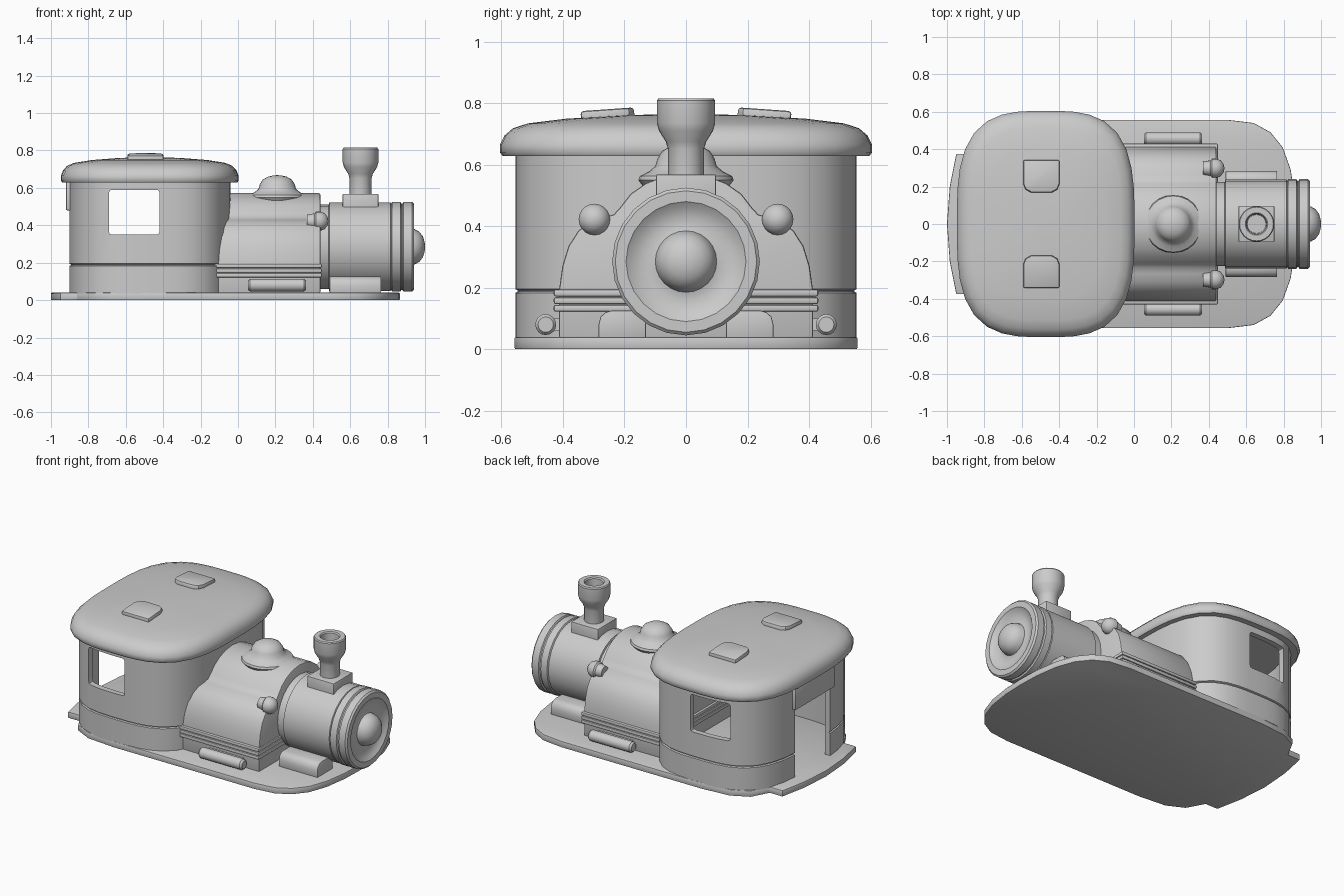
import bpy, bmesh, math
from mathutils import Matrix, Vector

if "Cube" in bpy.data.objects:
    bpy.data.objects.remove(bpy.data.objects["Cube"])


def finish(name, bm, bevel=0.0, angle=35):
    bmesh.ops.remove_doubles(bm, verts=bm.verts, dist=1e-5)
    bmesh.ops.recalc_face_normals(bm, faces=bm.faces)
    me = bpy.data.meshes.new(name)
    bm.to_mesh(me)
    bm.free()
    ob = bpy.data.objects.new(name, me)
    bpy.context.collection.objects.link(ob)
    select(ob)
    if bevel:
        m = ob.modifiers.new("bevel", 'BEVEL')
        m.width, m.segments, m.angle_limit = bevel, 2, math.radians(40)
        bpy.ops.object.modifier_apply(modifier=m.name)
    bpy.ops.object.shade_smooth_by_angle(angle=math.radians(angle))
    return ob


def select(ob):
    bpy.ops.object.select_all(action='DESELECT')
    ob.select_set(True)
    bpy.context.view_layer.objects.active = ob


def loft(name, rings, caps=False, loop=False, **kw):
    bm = bmesh.new()
    vs = [[bm.verts.new(p) for p in r] for r in rings]
    pairs = list(zip(vs, vs[1:])) + ([(vs[-1], vs[0])] if loop else [])
    for a, b in pairs:
        for i in range(len(a)):
            j = (i + 1) % len(a)
            bm.faces.new((a[i], a[j], b[j], b[i]))
    if caps:
        bm.faces.new(vs[0])
        bm.faces.new(vs[-1])
    return finish(name, bm, **kw)


def lathe(name, profile, centre, axis='Z', n=24):
    """Profile is (radius, height along axis)."""
    rings = []
    for r, h in profile:
        ring = []
        for i in range(n):
            t = math.tau * i / n
            c, s = r * math.cos(t), r * math.sin(t)
            p = Vector((c, s, h)) if axis == 'Z' else Vector((h, c, s))
            ring.append(p + Vector(centre))
        rings.append(ring)
    return loft(name, rings)


def box(name, x, y, z, bevel=0.0):
    bm = bmesh.new()
    bmesh.ops.create_cube(bm, size=1)
    for v in bm.verts:
        v.co = [(lo + hi) / 2 + c * (hi - lo) for c, (lo, hi) in zip(v.co, (x, y, z))]
    return finish(name, bm, bevel)


def squircle(a, b, z, n=40, power=3.2, cx=-0.472):
    pts = []
    for i in range(n):
        t = math.tau * i / n
        c, s = math.cos(t), math.sin(t)
        k = (abs(c) ** power + abs(s) ** power) ** (-1 / power)
        pts.append((cx + a * c * k, b * s * k, z))
    return pts


def mirror_outline(half):
    return half + [(p, -q) for p, q in reversed(half) if abs(q) > 1e-6]


# Floor plate with rear step
half = [(0.865, 0), (0.86, 0.14), (0.838, 0.29), (0.795, 0.41), (0.73, 0.49),
        (0.64, 0.54), (0.5, 0.557), (-0.5, 0.557), (-0.69, 0.54), (-0.8, 0.485),
        (-0.86, 0.375), (-0.95, 0.375), (-0.985, 0.2), (-1.0, 0)]
out = mirror_outline(half)
half[0] = half[0]
loft("floor_plate", [[(x, y, z) for x, y in out] for z in (0, 0.04)], caps=True, bevel=0.005)

# Cab wall: hollow shell with a groove above the skirt
A, B = 0.433, 0.555
shell = [(0, 0.035), (0, 0.183), (-0.008, 0.187), (-0.008, 0.191), (0, 0.195),
         (0, 0.645), (-0.035, 0.645), (-0.035, 0.035)]
cab = loft("cab_wall", [squircle(A + o, B + o, z) for o, z in shell], loop=True)
cutters = [box("window_cutter", (-0.69, -0.42), (-1, 1), (0.35, 0.59), 0.015),
           box("door_cutter", (-1.1, -0.7), (-0.18, 0.18), (-0.1, 0.48))]
for c in cutters:
    c.hide_render = True
    m = cab.modifiers.new("cut", 'BOOLEAN')
    m.operation, m.solver, m.object = 'DIFFERENCE', 'EXACT', c
    select(cab)
    bpy.ops.object.modifier_apply(modifier=m.name)
for c in cutters:
    bpy.data.objects.remove(c)
select(cab)
bpy.ops.object.shade_smooth_by_angle(angle=math.radians(35))
box("door_lintel", (-0.92, -0.88), (-0.2, 0.2), (0.48, 0.635), 0.006)

# Domed roof
prof = [(0.9, 0.632), (0.985, 0.628), (1.0, 0.64), (1.0, 0.665), (0.975, 0.695), (0.93, 0.718),
        (0.85, 0.734), (0.65, 0.749), (0.35, 0.76), (0.12, 0.764)]
loft("roof", [squircle(0.475 * s, 0.605 * s, z) for s, z in prof], caps=True, angle=50)

# Roof hatches, rounded towards the middle
for s, side in ((1, "left"), (-1, "right")):
    d = [(-0.097, 0.087), (-0.097, -0.04), (-0.085, -0.07), (-0.055, -0.087),
         (0.055, -0.087), (0.085, -0.07), (0.097, -0.04), (0.097, 0.087)]
    ob = loft("roof_hatch_" + side, [[(x, y * s, z) for x, y in d] for z in (-0.025, 0.018)],
              caps=True, bevel=0.01)
    ob.matrix_world = Matrix.Translation((-0.495, 0.255 * s, 0.762)) @ Matrix.Rotation(-0.07 * s, 4, 'X')

# Boiler casing with side tanks
sec = [(0, 0.572), (0.07, 0.563), (0.13, 0.54), (0.18, 0.505), (0.215, 0.46), (0.235, 0.438),
       (0.265, 0.43), (0.31, 0.415), (0.35, 0.385), (0.382, 0.335), (0.402, 0.27),
       (0.413, 0.19), (0.413, 0.035)]
sec = mirror_outline(sec)
loft("boiler_casing", [[(x, y, z) for y, z in
     [(y, z) for y, z in [(p, q) for p, q in sec[:13]] + [(-p, q) for p, q in reversed(sec[1:13])]]]
     for x in (-0.11, 0.44)], caps=True, bevel=0.008)
for i in range(3):
    z = 0.122 + 0.025 * i
    box(f"casing_rib_{i + 1}", (-0.125, 0.448), (-0.43, 0.43), (z, z + 0.022), 0.006)

# Boiler, smokebox rings and round nose
lathe("boiler", [(0, 0.42), (0.225, 0.42), (0.225, 0.485), (0.237, 0.488), (0.237, 0.815),
                 (0.23, 0.819), (0.24, 0.824), (0.24, 0.868), (0.231, 0.873), (0.231, 0.88),
                 (0.24, 0.885), (0.24, 0.93), (0.23, 0.94), (0.195, 0.94), (0.175, 0.925),
                 (0.13, 0.91), (0.1, 0.918), (0.094, 0.945), (0.08, 0.97), (0.055, 0.989),
                 (0.025, 0.998), (0, 1.0)], (0, 0, 0.285), 'X')

# Steam dome
lathe("steam_dome", [(0, 0.5), (0.14, 0.53), (0.155, 0.55), (0.15, 0.563), (0.12, 0.578),
                     (0.1, 0.595), (0.093, 0.62), (0.078, 0.644), (0.05, 0.66),
                     (0.02, 0.667), (0, 0.668)], (0.21, 0, 0))

# Chimney on its square base
box("chimney_base", (0.56, 0.75), (-0.097, 0.097), (0.45, 0.568), 0.004)
lathe("chimney", [(0, 0.55), (0.058, 0.55), (0.058, 0.65), (0.066, 0.675), (0.088, 0.71),
                  (0.095, 0.735), (0.095, 0.808), (0.09, 0.815), (0.06, 0.815),
                  (0.054, 0.808), (0.05, 0.7), (0, 0.7)], (0.655, 0, 0))

# Lamps, side cylinders and boiler supports on both sides
for s, side in ((1, "left"), (-1, "right")):
    lathe("lamp_" + side, [(0, -0.06), (0.035, -0.06), (0.042, -0.02), (0.051, -0.012), (0.051, 0.012),
                           (0.043, 0.032), (0.025, 0.048), (0, 0.054)],
          (0.43, 0.298 * s, 0.422), 'X', 20)
    lathe("side_cylinder_" + side, [(0, 0.053), (0.025, 0.053), (0.034, 0.065), (0.034, 0.352),
                                    (0.025, 0.364), (0, 0.364)], (0, 0.456 * s, 0.08), 'X', 16)
    box("cylinder_bracket_" + side, (0.09, 0.33), sorted((0.4 * s, 0.45 * s)), (0.06, 0.1))
    pts = [(0.13, 0.035), (0.284, 0.035), (0.284, 0.08), (0.278, 0.105), (0.262, 0.12),
           (0.24, 0.126), (0.13, 0.126)]
    loft("boiler_support_" + side, [[(x, y * s, z) for y, z in pts] for x in (0.49, 0.765)],
         caps=True, bevel=0.004)
